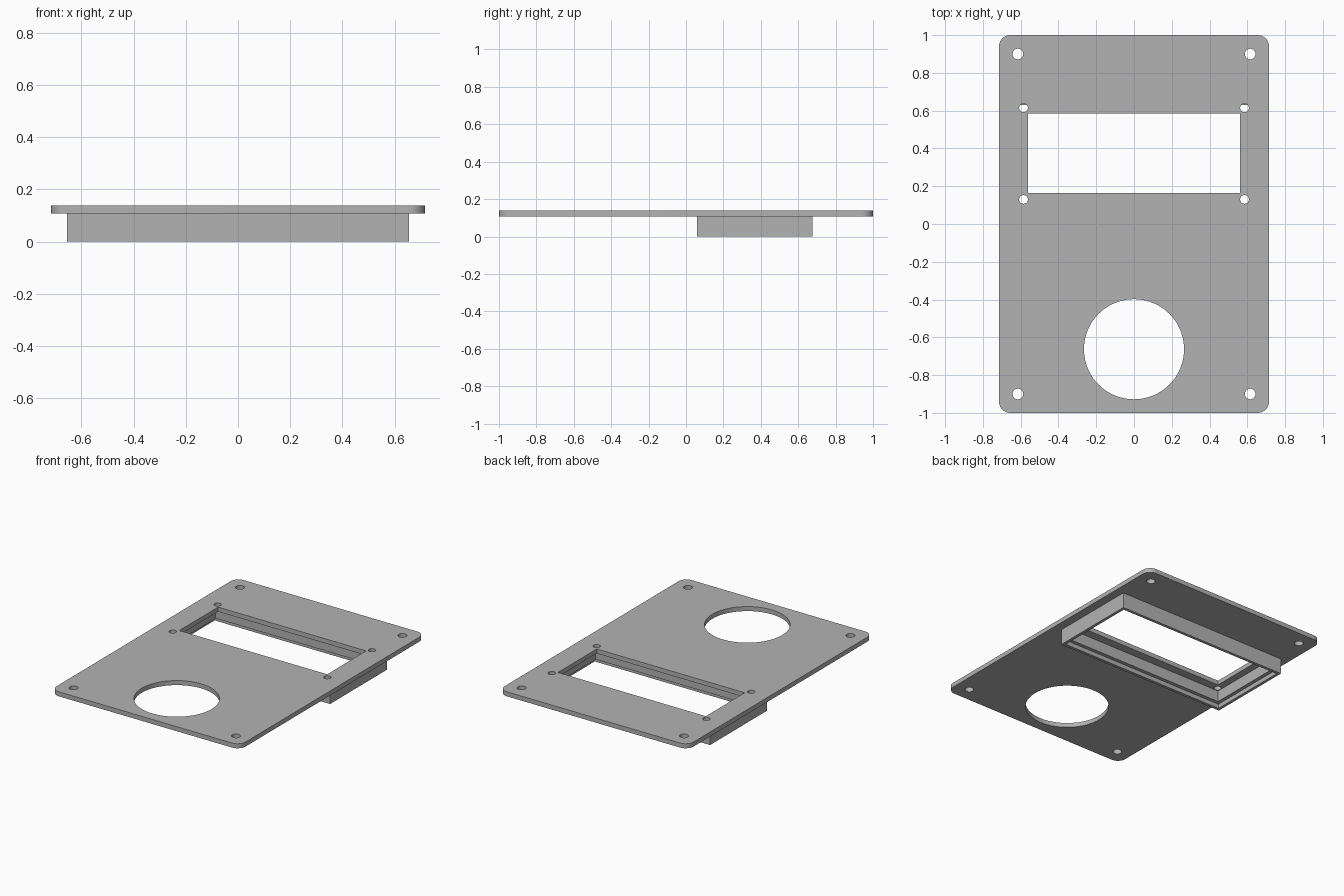
import bpy, bmesh
from math import cos, sin, pi, radians

cube = bpy.data.objects.get("Cube")
if cube:
    bpy.data.objects.remove(cube, do_unlink=True)

grey = bpy.data.materials.new("plain grey")
grey.use_nodes = True
grey.diffuse_color = (0.45, 0.45, 0.45, 1)
grey.node_tree.nodes["Principled BSDF"].inputs["Base Color"].default_value = grey.diffuse_color


def circle(x, y, r, n=48):
    return [(x + r * cos(2 * pi * i / n), y + r * sin(2 * pi * i / n)) for i in range(n)]


def rect(hx, y0, y1, r=0, n=10):
    """Rectangle centred on x = 0, with optional rounded corners."""
    if not r:
        return [(-hx, y0), (hx, y0), (hx, y1), (-hx, y1)]
    centres = [(hx - r, y1 - r), (r - hx, y1 - r), (r - hx, y0 + r), (hx - r, y0 + r)]
    return [(cx + r * cos(pi / 2 * (k + i / n)), cy + r * sin(pi / 2 * (k + i / n)))
            for k, (cx, cy) in enumerate(centres) for i in range(n + 1)]


def slab(name, loops, z0, z1):
    """Flat solid from an outline and its holes."""
    curve = bpy.data.curves.new(name, 'CURVE')
    curve.dimensions = '2D'
    curve.fill_mode = 'BOTH'
    curve.extrude = (z1 - z0) / 2
    for loop in loops:
        spline = curve.splines.new('POLY')
        spline.points.add(len(loop) - 1)
        for point, (x, y) in zip(spline.points, loop):
            point.co = (x, y, 0, 1)
        spline.use_cyclic_u = True
    helper = bpy.data.objects.new(name + "_outline", curve)
    bpy.context.collection.objects.link(helper)
    bpy.context.view_layer.update()
    deps = bpy.context.evaluated_depsgraph_get()
    mesh = bpy.data.meshes.new_from_object(helper.evaluated_get(deps))
    bpy.data.objects.remove(helper, do_unlink=True)
    bm = bmesh.new()
    bm.from_mesh(mesh)
    bmesh.ops.remove_doubles(bm, verts=bm.verts, dist=0.0002)
    bmesh.ops.recalc_face_normals(bm, faces=bm.faces)
    bmesh.ops.translate(bm, verts=bm.verts, vec=(0, 0, (z0 + z1) / 2))
    bm.to_mesh(mesh)
    bm.free()
    mesh.name = name
    mesh.materials.clear()
    mesh.materials.append(grey)
    obj = bpy.data.objects.new(name, mesh)
    bpy.context.collection.objects.link(obj)
    bpy.ops.object.select_all(action='DESELECT')
    obj.select_set(True)
    bpy.context.view_layer.objects.active = obj
    bpy.ops.object.shade_smooth_by_angle(angle=radians(30))
    return obj


# Front panel with display window, round opening and screw holes
panel_loops = [rect(0.715, -1, 1, 0.06), rect(0.56, 0.165, 0.585), circle(0, -0.663, 0.265, 96)]
for side in (-1, 1):
    panel_loops += [circle(side * 0.615, y, 0.028) for y in (-0.9, 0.9)]
    panel_loops += [circle(side * 0.585, y, 0.023) for y in (0.13, 0.615)]
slab("panel", panel_loops, 0.107, 0.138)

# Display frame under the panel, with a stepped inner edge at its rim
outer = rect(0.655, 0.06, 0.675)
for name, wall, z0, z1 in (("frame_wall", 0.045, 0.03, 0.107), ("frame_rim", 0.02, 0, 0.03)):
    slab(name, [outer, rect(0.655 - wall, 0.06 + wall, 0.675 - wall)], z0, z1)
